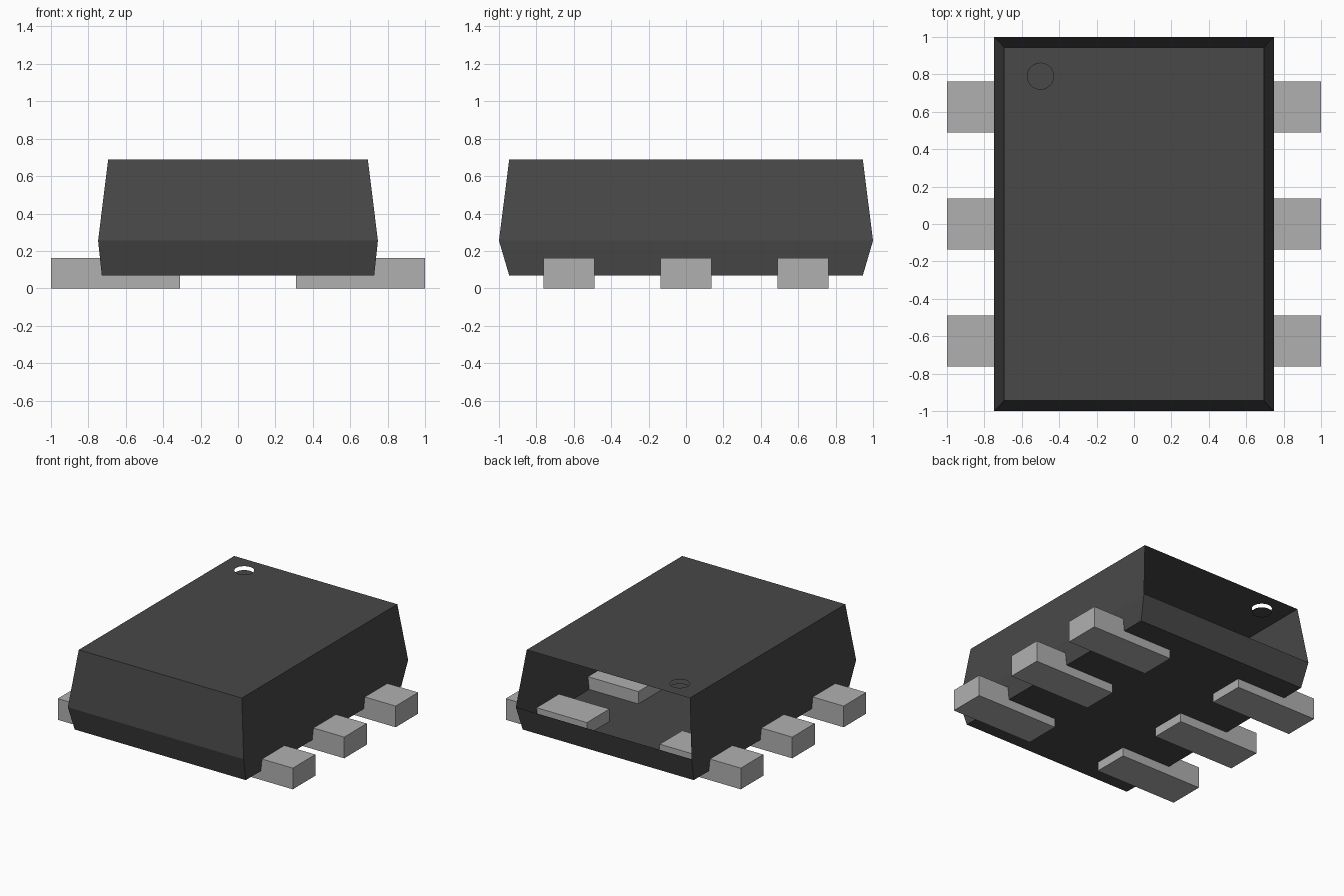
import bpy, bmesh, math

cube = bpy.data.objects.get("Cube")
if cube:
    bpy.data.objects.remove(cube, do_unlink=True)


def material(name, rgb):
    m = bpy.data.materials.new(name)
    m.use_nodes = True
    m.diffuse_color = (*rgb, 1)
    m.node_tree.nodes["Principled BSDF"].inputs["Base Color"].default_value = (*rgb, 1)
    return m


def add_object(name, bm, mat):
    me = bpy.data.meshes.new(name)
    bm.to_mesh(me)
    bm.free()
    me.materials.append(mat)
    ob = bpy.data.objects.new(name, me)
    bpy.context.collection.objects.link(ob)
    return ob


charcoal = material("charcoal plastic", (0.065, 0.065, 0.065))
metal = material("grey metal", (0.434, 0.434, 0.434))

TOP_Z = 0.69
MARK = (-0.5, 0.79)
MARK_R = 0.07
MARK_DEPTH = 0.03


def ring(bm, count, radius, z):
    return [bm.verts.new((MARK[0] + radius * math.cos(2 * math.pi * i / count),
                          MARK[1] + radius * math.sin(2 * math.pi * i / count), z))
            for i in range(count)]


# Hollow body: three rectangular sections, open on the upper back side
bm = bmesh.new()
sections = [(0.728, 0.945, 0.068), (0.748, 1.0, 0.255), (0.694, 0.945, TOP_Z)]
loops = [[bm.verts.new((sx * hx, sy * hy, z))
          for sx, sy in ((-1, -1), (1, -1), (1, 1), (-1, 1))]
         for hx, hy, z in sections]
bm.faces.new(loops[0][::-1])
BACK = 2
for level in range(2):
    for side in range(4):
        if level == 1 and side == BACK:
            continue
        n = (side + 1) % 4
        bm.faces.new((loops[level][side], loops[level][n],
                      loops[level + 1][n], loops[level + 1][side]))

# Top panel with a round opening for the pin-one mark
edges = []
for loop in (loops[2], ring(bm, 32, MARK_R, TOP_Z)):
    for a, b in zip(loop, loop[1:] + loop[:1]):
        edges.append(bm.edges.get((a, b)) or bm.edges.new((a, b)))
bmesh.ops.triangle_fill(bm, edges=edges, use_beauty=True, normal=(0, 0, 1))
add_object("body_shell", bm, charcoal)

# Sunken disc below the opening
bm = bmesh.new()
bm.faces.new(ring(bm, 32, MARK_R, TOP_Z - MARK_DEPTH))
add_object("pin_one_mark", bm, charcoal)

# Six straight leads passing through the floor of the body
for side, sx in (("right", -1), ("left", 1)):
    for place, y in (("front", -0.625), ("middle", 0), ("back", 0.625)):
        bm = bmesh.new()
        bmesh.ops.create_cube(bm, size=1)
        bmesh.ops.scale(bm, vec=(0.69, 0.274, 0.163), verts=bm.verts)
        bmesh.ops.translate(bm, vec=(sx * 0.655, y, 0.0815), verts=bm.verts)
        add_object(f"{side}_{place}_lead", bm, metal)
